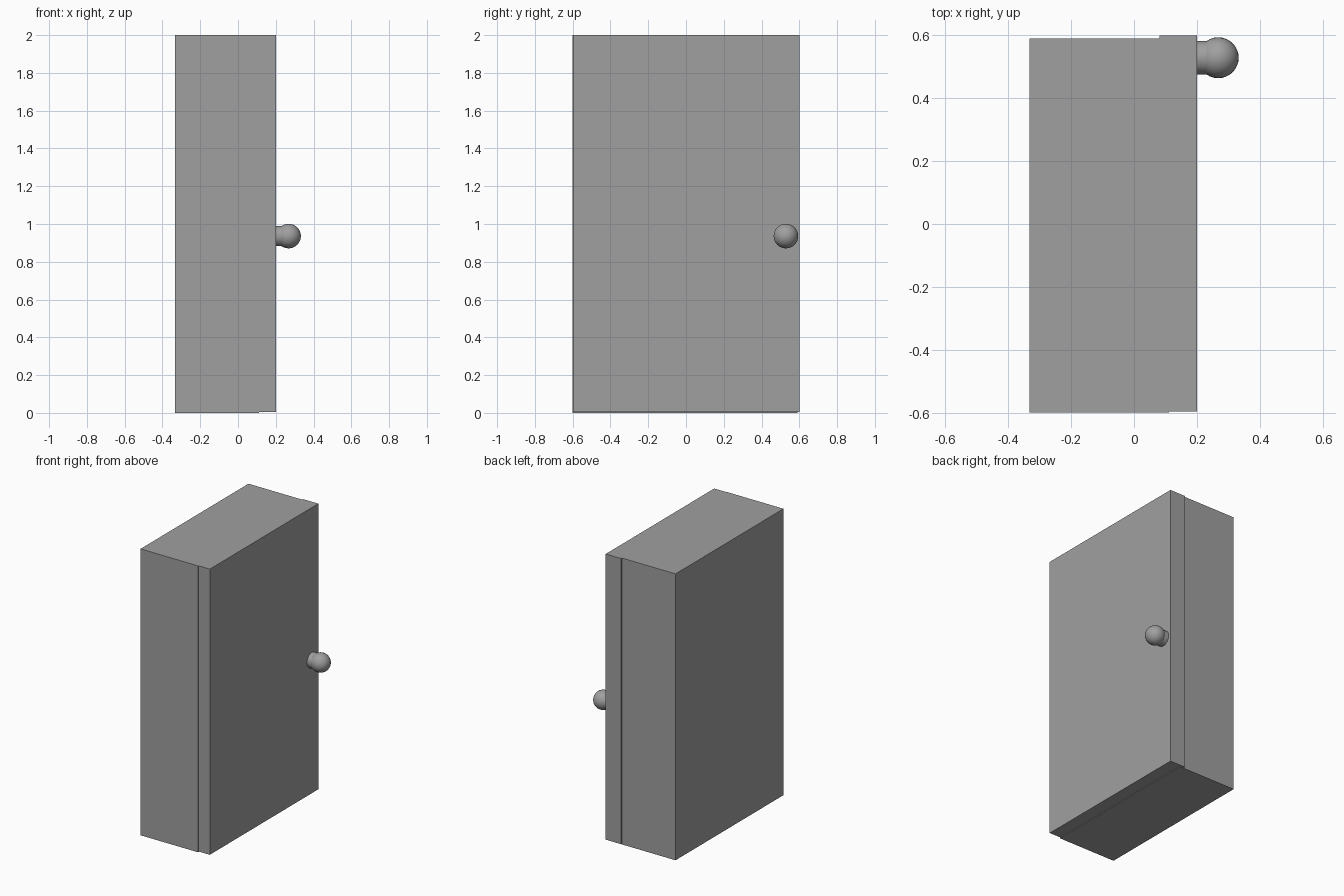
import bpy
import math

if "Cube" in bpy.data.objects:
    bpy.data.objects.remove(bpy.data.objects["Cube"])

grey = bpy.data.materials.new("plain_grey")
grey.diffuse_color = (0.35, 0.35, 0.35, 1)
grey.use_nodes = True
grey.node_tree.nodes["Principled BSDF"].inputs["Base Color"].default_value = grey.diffuse_color


def finish(obj, name):
    obj.name = name
    obj.data.materials.append(grey)
    return obj


def box(name, lo, hi):
    bpy.ops.mesh.primitive_cube_add(size=1, location=[(a + b) / 2 for a, b in zip(lo, hi)])
    obj = bpy.context.object
    obj.scale = [b - a for a, b in zip(lo, hi)]
    bpy.ops.object.transform_apply(location=False, rotation=False, scale=True)
    return finish(obj, name)


# Cabinet body, and a door slightly offset and set into its face
box("cabinet_body", (-0.333, -0.6, 0.0), (0.112, 0.591, 2.0))
box("door", (0.081, -0.597, 0.005), (0.2, 0.6, 2.0))

# Round knob on a short stem
KNOB_Y, KNOB_Z = 0.529, 0.936
bpy.ops.mesh.primitive_cylinder_add(vertices=32, radius=0.053, depth=0.05,
                                    location=(0.208, KNOB_Y, KNOB_Z),
                                    rotation=(0, math.pi / 2, 0))
finish(bpy.context.object, "knob_stem")
bpy.ops.object.shade_smooth_by_angle()

bpy.ops.mesh.primitive_uv_sphere_add(segments=32, ring_count=16, radius=0.065,
                                     location=(0.268, KNOB_Y, KNOB_Z))
finish(bpy.context.object, "knob_ball")
bpy.ops.object.shade_smooth_by_angle()
